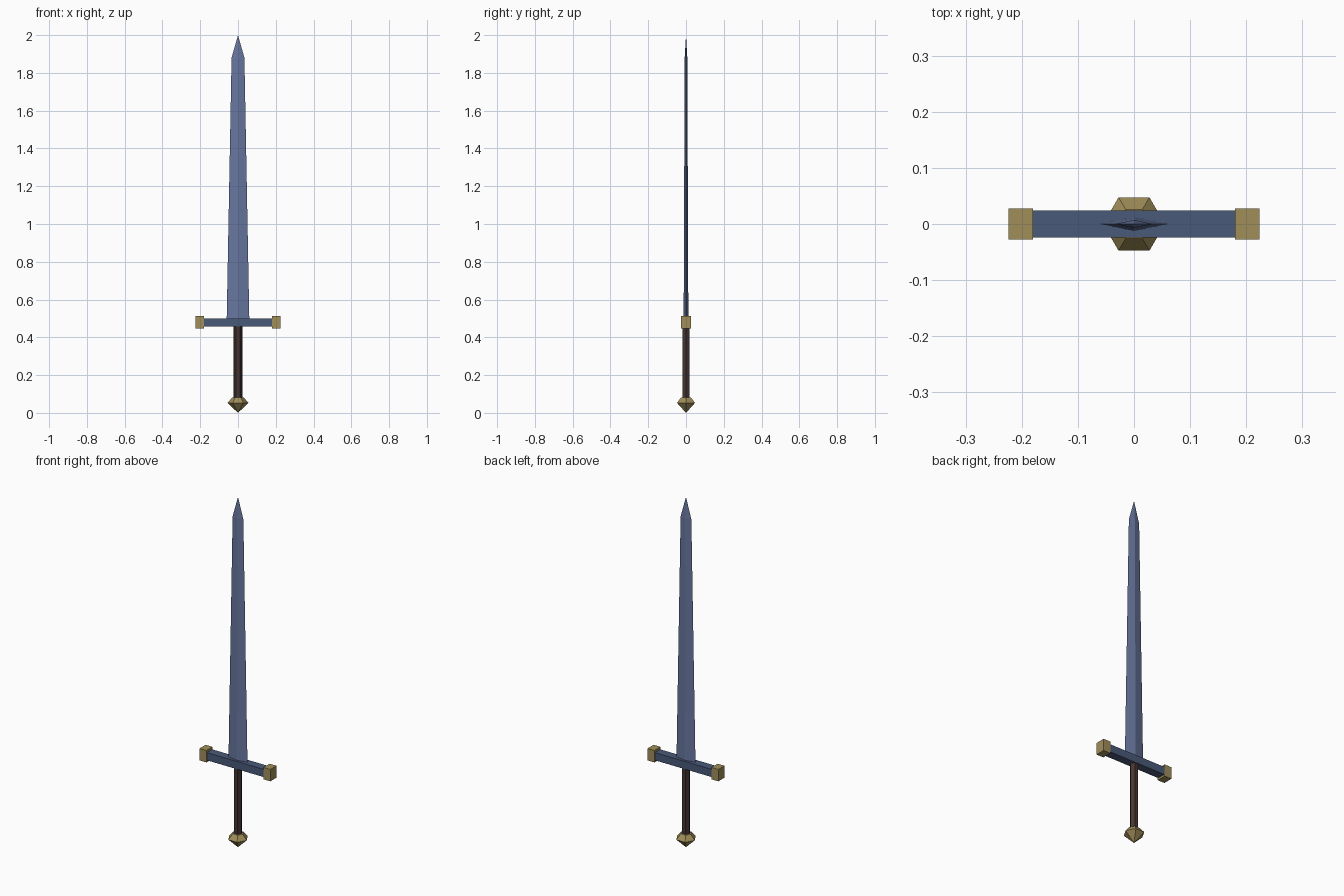
import bpy, bmesh, math

if "Cube" in bpy.data.objects:
    bpy.data.objects.remove(bpy.data.objects["Cube"])


def material(name, rgb):
    m = bpy.data.materials.new(name)
    m.diffuse_color = (*rgb, 1)
    m.use_nodes = True
    m.node_tree.nodes["Principled BSDF"].inputs["Base Color"].default_value = m.diffuse_color
    return m


STEEL = material("blade steel", (0.14, 0.185, 0.35))
DARK_STEEL = material("guard steel", (0.068, 0.10, 0.19))
GOLD = material("old gold", (0.35, 0.27, 0.10))
LEATHER = material("dark leather", (0.06, 0.036, 0.03))


def loft(name, mat, sides, rings):
    """Stack of n-sided rings (z, radius x, radius y); zero radius makes a point."""
    bm = bmesh.new()
    loops = []
    for z, rx, ry in rings:
        if rx == 0:
            loops.append([bm.verts.new((0, 0, z))] * sides)
        else:
            angles = [2 * math.pi * i / sides for i in range(sides)]
            loops.append([bm.verts.new((rx * math.cos(a), ry * math.sin(a), z)) for a in angles])
    for low, high in zip(loops, loops[1:]):
        for i in range(sides):
            j = (i + 1) % sides
            quad = [low[i], low[j], high[j], high[i]]
            bm.faces.new(list(dict.fromkeys(quad)))
    for loop in (loops[0], loops[-1]):
        if len(set(loop)) > 1:
            bm.faces.new(loop)
    return finish(name, mat, bm)


def box(name, mat, size, centre):
    bm = bmesh.new()
    bmesh.ops.create_cube(bm, size=1)
    bmesh.ops.scale(bm, vec=size, verts=bm.verts)
    bmesh.ops.translate(bm, vec=centre, verts=bm.verts)
    return finish(name, mat, bm)


def finish(name, mat, bm):
    bmesh.ops.recalc_face_normals(bm, faces=bm.faces)
    mesh = bpy.data.meshes.new(name)
    bm.to_mesh(mesh)
    bm.free()
    mesh.materials.append(mat)
    obj = bpy.data.objects.new(name, mesh)
    bpy.context.collection.objects.link(obj)
    return obj


# Diamond-section blade tapering to a point
loft("blade", STEEL, 4, [(0.49, 0.06, 0.0125), (1.88, 0.034, 0.007), (2.0, 0, 0)])

# Cross guard with square end caps
box("cross_guard", DARK_STEEL, (0.37, 0.048, 0.044), (0, 0, 0.479))
for side, x in (("left", -0.202), ("right", 0.202)):
    box("guard_cap_" + side, GOLD, (0.044, 0.055, 0.068), (x, 0, 0.48))

# Six-sided grip
loft("grip", LEATHER, 6, [(0.07, 0.0225, 0.0225), (0.465, 0.0225, 0.0225)])

# Six-sided faceted pommel, pointed below
loft("pommel", GOLD, 6, [(0, 0, 0), (0.053, 0.055, 0.055), (0.082, 0.03, 0.03)])
